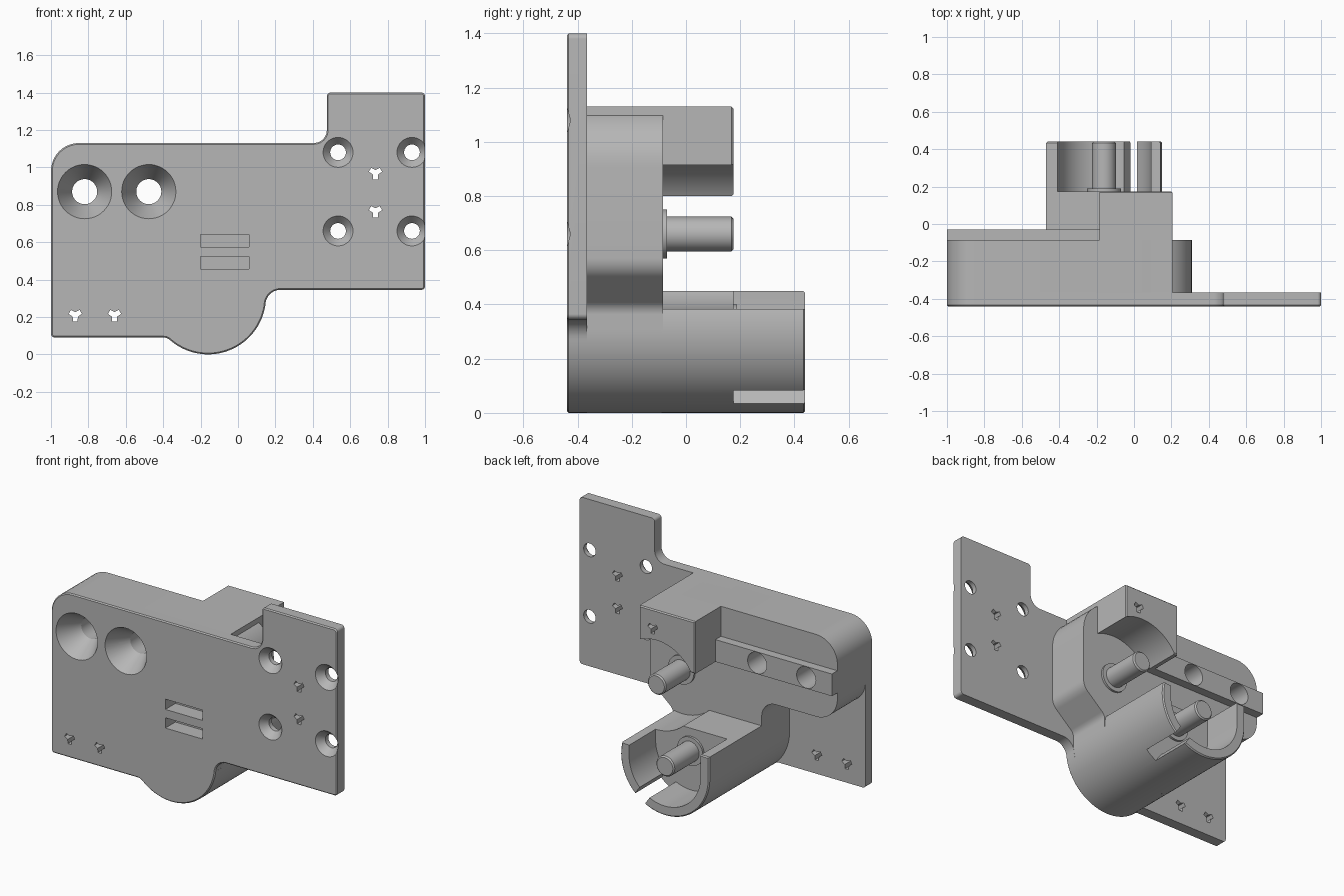
import bpy, bmesh, math
from mathutils import Vector

cube = bpy.data.objects.get("Cube")
if cube:
    bpy.data.objects.remove(cube, do_unlink=True)

grey = bpy.data.materials.new("plain_grey")
grey.use_nodes = True
GREY = (0.47, 0.47, 0.47, 1)
grey.diffuse_color = GREY
for node in grey.node_tree.nodes:
    if node.type == 'BSDF_PRINCIPLED':
        node.inputs["Base Color"].default_value = GREY
        node.inputs["Roughness"].default_value = 0.6

# Main depths, back from the front face
FRONT, PLATE, BODY, RAIL, FLOOR, REAR = -0.44, -0.365, -0.085, -0.03, 0.175, 0.44
CUP = (-0.16, 0.31)
SHAFT = (0.085, 0.66)


def arc(cx, cz, r, a0, a1, n=24):
    angles = [math.radians(a0 + (a1 - a0) * i / n) for i in range(n + 1)]
    return [(cx + r * math.cos(a), cz + r * math.sin(a)) for a in angles]


def rounded(corners):
    """Outline from (x, z) points and (x, z, radius) filleted corners."""
    out = []
    for i, c in enumerate(corners):
        p = Vector(c[:2])
        if len(c) == 2:
            out.append(p)
            continue
        u = (Vector(corners[i - 1][:2]) - p).normalized()
        v = (Vector(corners[(i + 1) % len(corners)][:2]) - p).normalized()
        half = u.angle(v) / 2
        mid = p + (u + v).normalized() * c[2] / math.sin(half)
        reach = c[2] / math.tan(half)
        s, e = p + u * reach - mid, p + v * reach - mid
        a0 = math.atan2(s.y, s.x)
        turn = math.atan2(s.x * e.y - s.y * e.x, s.dot(e))
        out += arc(mid.x, mid.y, c[2], math.degrees(a0), math.degrees(a0 + turn), 10)
    return out


def finish(name, bm):
    bmesh.ops.remove_doubles(bm, verts=bm.verts, dist=1e-5)
    bmesh.ops.recalc_face_normals(bm, faces=bm.faces)
    mesh = bpy.data.meshes.new(name)
    bm.to_mesh(mesh)
    bm.free()
    mesh.materials.append(grey)
    ob = bpy.data.objects.new(name, mesh)
    bpy.context.collection.objects.link(ob)
    return ob


def prism(name, outline, y0, y1, rim=None):
    """Extrude an x-z outline along y; rim is the depth of a softened edge."""
    bm = bmesh.new()
    face = bm.faces.new([bm.verts.new((x, y0, z)) for x, z in outline])
    ext = bmesh.ops.extrude_face_region(bm, geom=[face])
    for v in ext["geom"]:
        if isinstance(v, bmesh.types.BMVert):
            v.co.y = y1
    bmesh.ops.remove_doubles(bm, verts=bm.verts, dist=1e-5)
    bmesh.ops.recalc_face_normals(bm, faces=bm.faces)
    if rim is not None:
        edges = [e for e in bm.edges if all(abs(v.co.y - rim) < 1e-4 for v in e.verts)]
        bmesh.ops.bevel(bm, geom=edges, offset=0.007, segments=1, affect='EDGES')
    return finish(name, bm)


def box(name, x0, x1, z0, z1, y0, y1, rim=None):
    return prism(name, [(x0, z0), (x1, z0), (x1, z1), (x0, z1)], y0, y1, rim)


def lathe(name, centre, profile, n=48):
    """Closed turned solid along y from (y, radius) pairs."""
    bm = bmesh.new()
    rings = [[bm.verts.new((x, y, z)) for x, z in arc(*centre, r, 0, 360, n)[:-1]]
             for y, r in profile]
    for a, b in zip(rings, rings[1:]):
        for i in range(n):
            j = (i + 1) % n
            bm.faces.new((a[i], a[j], b[j], b[i]))
    bm.faces.new(rings[0])
    bm.faces.new(rings[-1])
    return finish(name, bm)


def countersink(centre, wide, narrow, depth):
    slope = (wide - narrow) / depth
    return lathe("cutter", centre, [(FRONT - 0.02, wide + 0.02 * slope),
                                    (FRONT + depth, narrow), (0.1, narrow)])


def clover(centre, y0, y1):
    """Three-lobed screw hole."""
    pts = []
    for k in (30, 150, 270):
        for r, a in ((0.016, -60), (0.036, -20), (0.036, 20)):
            t = math.radians(k + a)
            pts.append((centre[0] + r * math.cos(t), centre[1] + r * math.sin(t)))
    return prism("cutter", pts, y0, y1)


def cut(targets, cutters):
    for ob in targets:
        for c in cutters:
            m = ob.modifiers.new("cut", 'BOOLEAN')
            m.operation, m.solver, m.object = 'DIFFERENCE', 'EXACT', c
        bpy.context.view_layer.update()
        graph = bpy.context.evaluated_depsgraph_get()
        mesh = bpy.data.meshes.new_from_object(ob.evaluated_get(graph))
        ob.modifiers.clear()
        ob.data = mesh
    for c in cutters:
        bpy.data.objects.remove(c, do_unlink=True)


# Front plate with a round belly and a raised tab
plate = prism("front_plate", rounded(
    [(-1, 0.09, 0.02)] + arc(-0.398, 0.04, 0.05, 90, 48.6, 8)
    + arc(*CUP, 0.31, -131.4, -6.6, 40) + arc(0.227, 0.265, 0.08, 173.4, 90, 12)
    + [(1, 0.345, 0.02), (1, 1.4, 0.02), (0.475, 1.4, 0.02),
       (0.475, 1.13, 0.07), (-1, 1.13, 0.15)]), FRONT, PLATE, FRONT)

# Thick body behind the plate
body = prism("body", rounded(
    [(-1, 0.61, 0.15), (-0.47, 0.61, 0.1)] + arc(*CUP, 0.31, 180, 360, 48)
    + [(0.15, 0.39, 0.06), (0.31, 0.53, 0.09), (0.31, 1.13, 0.22),
       (-1, 1.13, 0.15)]), PLATE, BODY)

# Rail along the back of the body
rail = box("rear_rail", -1, -0.18, 0.8, 0.94, BODY - 0.005, RAIL)

# Upper block, hollowed underneath around the shaft
block = box("upper_block", -0.185, 0.205, 0.8, 1.13, BODY, FLOOR, FLOOR)
corner = box("block_root", -0.1, 0.205, 0.98, 1.13, PLATE, BODY)

# Lower round housing ending in an open cup
housing = prism("lower_housing", [(-0.47, 0.45)] + arc(*CUP, 0.31, 180, 386.8, 60),
                BODY - 0.005, REAR, REAR)

# Countersunk, screw and strap holes
sinks = [countersink((x, 0.87), 0.145, 0.067, 0.14) for x in (-0.82, -0.477)]
straps = [box("cutter", -0.2, 0.06, z, z + 0.065, FRONT - 0.05, FRONT + 0.1)
          for z in (0.457, 0.575)]
cut([plate, body, rail], sinks + straps)
small = [countersink((x, z), 0.08, 0.042, 0.045) for x in (0.535, 0.93) for z in (0.66, 1.08)]
screws = [clover(c, FRONT - 0.05, PLATE + 0.05)
          for c in ((0.735, 0.97), (0.735, 0.765), (-0.87, 0.21), (-0.66, 0.21))]
cut([plate], small + screws)
cut([block], [clover((0.11, 1.01), 0, 0.3)])

# Clearance round the upper shaft
cut([block, housing], [lathe("cutter", SHAFT, [(BODY, 0.282), (0.6, 0.282)], 96)])

# Cup hollow and the slot through its wall
hollow = prism("cutter", arc(*CUP, 0.25, 180, 360, 48) + [(0.09, 0.6), (-0.41, 0.6)],
               FLOOR, 0.6)
d = Vector((math.cos(math.radians(-55)), math.sin(math.radians(-55))))
side = Vector((-d.y, d.x)) * 0.042
mid = Vector(CUP)
slot = prism("cutter", [mid + d * 0.2 - side, mid + d * 0.4 - side,
                        mid + d * 0.4 + side, mid + d * 0.2 + side], FLOOR, 0.6)
cut([housing], [hollow, slot])

# Pins, each with a collar at its root
for name, centre, root, tip in (("upper_pin", SHAFT, BODY, FLOOR),
                                ("lower_pin", CUP, FLOOR, REAR)):
    lathe(name, centre, [(root - 0.005, 0.09), (root + 0.014, 0.09), (root + 0.014, 0.064),
                         (tip - 0.008, 0.064), (tip, 0.056)])

# Smooth the curved walls, keep the edges sharp
bpy.ops.object.select_all(action='DESELECT')
for ob in bpy.context.collection.objects:
    if ob.type == 'MESH' and ob.data.materials and ob.data.materials[0] == grey:
        ob.select_set(True)
        bpy.context.view_layer.objects.active = ob
bpy.ops.object.shade_smooth_by_angle(angle=math.radians(25))
